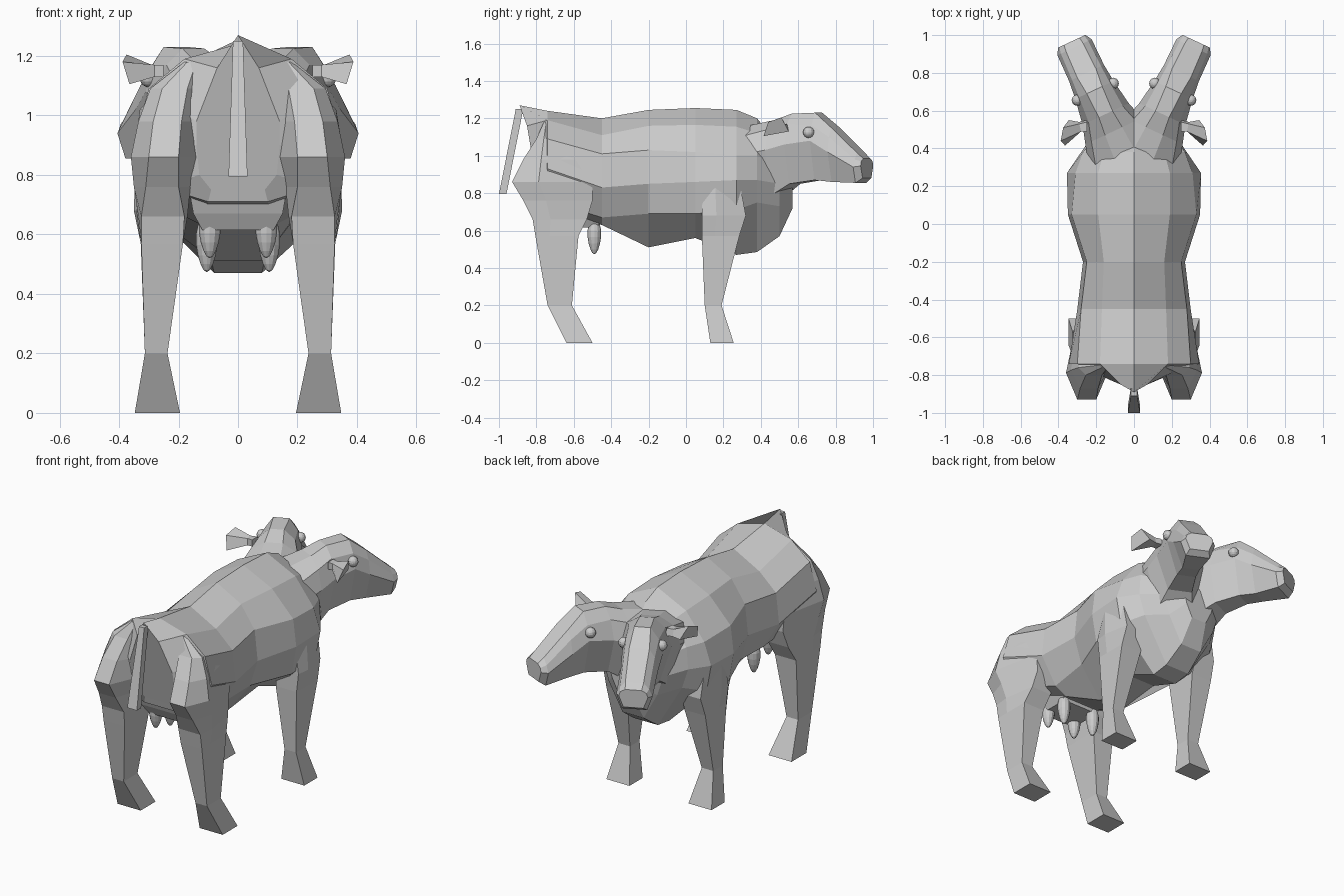
import bpy, bmesh
from math import sin, cos, radians
from mathutils import Vector


def loft(name, rings, mirror=False, cut=False):
    """Skin a list of equal-length point rings, with both ends capped."""
    bm = bmesh.new()
    rows = [[bm.verts.new(p) for p in r] for r in rings]
    n = len(rows[0])
    for a, b in zip(rows, rows[1:]):
        for i in range(n):
            j = (i + 1) % n
            bm.faces.new((a[i], a[j], b[j], b[i]))
    bm.faces.new(rows[0])
    bm.faces.new(rows[-1])
    if cut:
        bmesh.ops.bisect_plane(bm, geom=bm.verts[:] + bm.edges[:] + bm.faces[:],
                               plane_co=(0, 0, 0), plane_no=(1, 0, 0), clear_inner=True)
    bmesh.ops.recalc_face_normals(bm, faces=bm.faces)
    return finish(name, bm, mirror)


def finish(name, bm, mirror):
    me = bpy.data.meshes.new(name)
    bm.to_mesh(me)
    bm.free()
    ob = bpy.data.objects.new(name, me)
    bpy.context.collection.objects.link(ob)
    if mirror:
        ob.modifiers.new("mirror", 'MIRROR')
    return ob


def ball(name, center, scale, taper=0.0):
    """Small ellipsoid mirrored to the other side, narrowing downwards by taper."""
    bm = bmesh.new()
    bmesh.ops.create_uvsphere(bm, u_segments=12, v_segments=8, radius=1)
    for v in bm.verts:
        k = 1 + taper * v.co.z
        v.co = Vector((v.co.x * scale[0] * k, v.co.y * scale[1] * k, v.co.z * scale[2])) + Vector(center)
    return finish(name, bm, True)


def symmetric(half):
    return half + [(-x, y, z) for x, y, z in reversed(half[1:])]


# Body: y, top z, then upper, middle, lower, flank and belly (x, z)
sections = [
    (-0.74, 1.24, (.18, 1.19), (.30, 1.09), (.345, .93), (.26, .76), (.10, .71)),
    (-0.45, 1.20, (.17, 1.11), (.28, 1.01), (.30, .83), (.20, .67), (.12, .63)),
    (-0.20, 1.245, (.16, 1.16), (.25, 1.03), (.27, .85), (.22, .69), (.08, .51)),
    (0.05, 1.255, (.19, 1.165), (.33, 1.02), (.35, .86), (.32, .69), (.10, .56)),
    (0.27, 1.245, (.19, 1.155), (.31, 1.00), (.355, .87), (.325, .71), (.08, .47)),
    (0.38, 1.20, (.16, 1.12), (.27, 1.00), (.28, .87), (.24, .75), (.08, .485)),
    (0.50, 1.05, (.10, 1.00), (.17, .95), (.20, .85), (.16, .73), (.07, .57)),
    (0.57, .92, (.05, .90), (.09, .87), (.10, .84), (.09, .80), (.05, .72)),
]
rump = [(0, -.89, 1.27), (.07, -.85, 1.16), (.14, -.82, .98),
        (.14, -.80, .90), (.13, -.78, .80), (.09, -.75, .75)]
body = [symmetric(rump)]
for y, top, *pts in sections:
    body.append(symmetric([(0, y, top)] + [(x, y, z) for x, z in pts]))
loft("body", body)


# Legs: z, inner x, outer x, back y, front y, back inset, outer front inset
def leg(name, rows):
    rings = []
    for z, x0, x1, y0, y1, c, f in rows:
        ym = y0 + (y1 - y0) * .33
        rings.append([(x0 + c, y0, z), (x0, ym, z), (x0, y1, z),
                      (x1 - f, y1, z), (x1, ym, z), (x1 - c, y0, z)])
    loft(name, rings, mirror=True)


leg("hind_leg", [
    (1.18, .13, .18, -.76, -.72, .01, .02),
    (1.09, .13, .295, -.80, -.68, .04, .02),
    (.98, .14, .335, -.87, -.58, .05, .04),
    (.86, .14, .36, -.93, -.50, .06, .06),
    (.76, .16, .35, -.87, -.50, .04, .06),
    (.66, .17, .335, -.82, -.53, .01, .03),
    (.57, .185, .325, -.805, -.575, 0, 0),
    (.20, .237, .313, -.74, -.61, 0, 0),
    (0, .195, .347, -.64, -.50, 0, 0)])
leg("front_leg", [
    (.84, .22, .345, .09, .29, .03, .02),
    (.68, .19, .35, .085, .32, .01, .03),
    (.57, .19, .327, .085, .285, 0, 0),
    (.20, .237, .313, .10, .19, 0, 0),
    (0, .195, .347, .13, .255, 0, 0)])

# Heads: distance along the head, then half width and z of crown, brow, cheek and jaw
turn = radians(25)


def head_point(s, w, z):
    return (.205 + s * sin(turn) + w * cos(turn), .70 + s * cos(turn) - w * sin(turn), z)


head = []
for s, tw, tz, uw, uz, mw, mz, bw, bz in [
        (-.38, .06, 1.16, .17, 1.10, .21, 1.00, .12, .74),
        (-.23, .05, 1.19, .13, 1.14, .165, 1.03, .10, .785),
        (-.13, .04, 1.225, .10, 1.17, .135, 1.06, .07, .85),
        (.01, .045, 1.23, .09, 1.165, .112, 1.08, .055, .87),
        (.11, .055, 1.15, .085, 1.10, .102, 1.02, .05, .86),
        (.26, .05, 1.015, .08, .98, .1, .94, .07, .855),
        (.295, .045, .985, .072, .97, .08, .945, .055, .88)]:
    right = [(tw, tz), (uw, uz), (mw, mz), (bw, bz)]
    head.append([head_point(s, w, z) for w, z in right + [(-w, z) for w, z in reversed(right)]])
loft("head", head, mirror=True, cut=True)

# Eyes
for side, label in ((1, "outer_eye"), (-1, "inner_eye")):
    ball(label, head_point(0, side * .105, 1.125), (.03, .03, .03))

# Ears
loft("ear", [
    [(.25, .55, 1.13), (.25, .54, 1.17), (.25, .49, 1.17), (.25, .49, 1.13)],
    [(.29, .54, 1.13), (.29, .53, 1.17), (.28, .49, 1.17), (.28, .49, 1.13)],
    [(.345, .55, 1.13), (.375, .51, 1.205), (.388, .44, 1.18), (.365, .415, 1.105)]], mirror=True)

# Tail
loft("tail", [[(-w, y0, z), (w, y0, z), (w, y1, z), (-w, y1, z)]
              for w, y0, y1, z in ((.017, -.91, -.87, 1.25), (.032, -1.0, -.96, .795))])

# Teats
ball("front_teat", (.105, -.49, .565), (.036, .036, .092), .25)
ball("rear_teat", (.095, -.64, .605), (.036, .036, .085), .25)

# Udder
loft("udder", [[(-w, y0, z), (w, y0, z), (w, y1, z), (-w, y1, z)]
               for w, y0, y1, z in ((.17, -.74, -.46, .78), (.15, -.70, -.46, .67), (.12, -.67, -.47, .615))])
